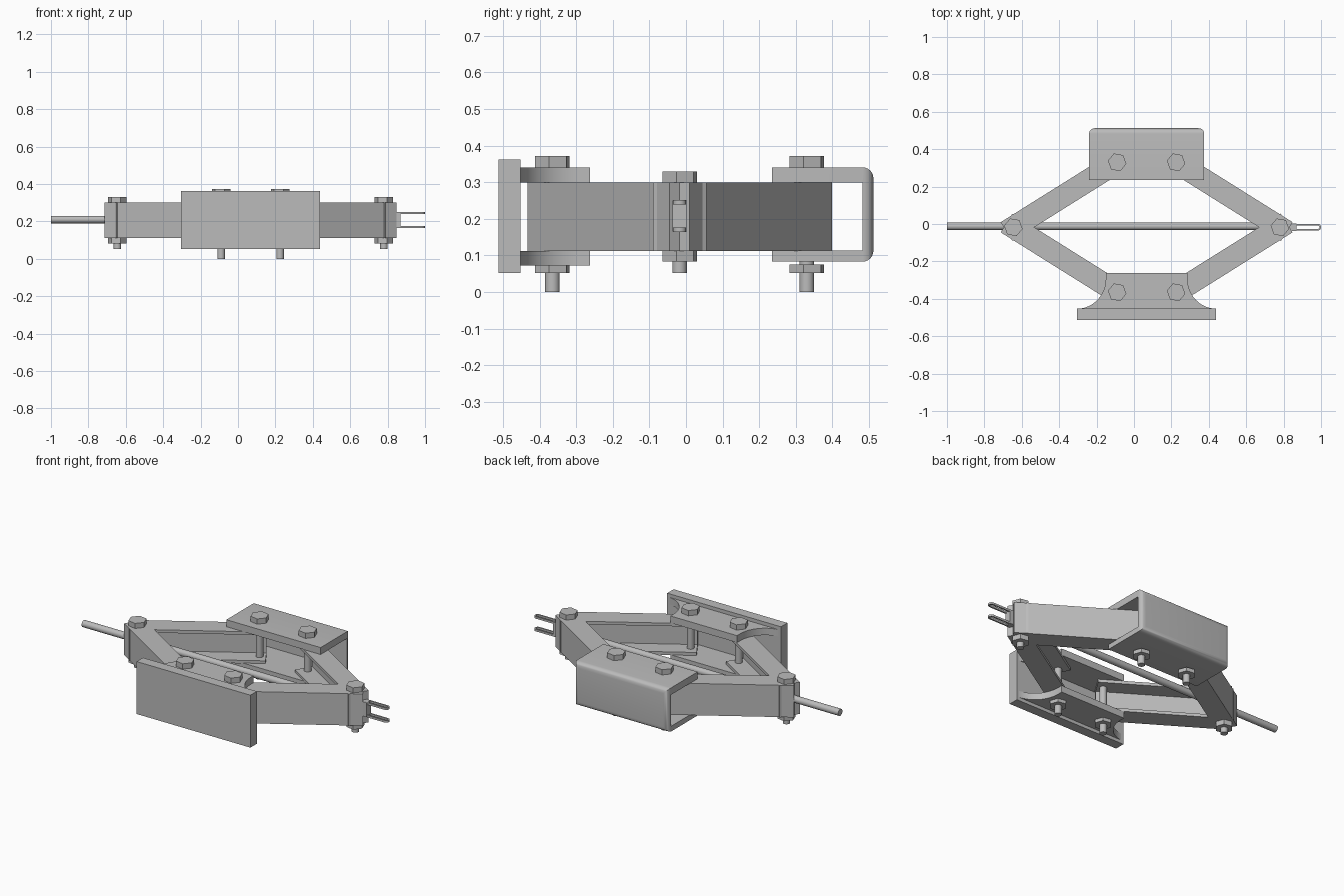
import bpy, bmesh, math
from mathutils import Matrix, Vector

if "Cube" in bpy.data.objects:
    bpy.data.objects.remove(bpy.data.objects["Cube"], do_unlink=True)

steel = bpy.data.materials.new("steel_grey")
steel.use_nodes = True
GREY = (0.5, 0.5, 0.5, 1)
steel.diffuse_color = GREY
steel.node_tree.nodes["Principled BSDF"].inputs["Base Color"].default_value = GREY

# Layout: centre lines, pivot spacing and screw height
CX, CY, SCREW_Z = 0.0675, -0.0175, 0.21
END_DX, MID_DX, MID_DY = 0.7125, 0.1575, 0.3475


def finish(name, bm, smooth=True):
    bmesh.ops.recalc_face_normals(bm, faces=bm.faces)
    mesh = bpy.data.meshes.new(name)
    bm.to_mesh(mesh)
    bm.free()
    mesh.materials.append(steel)
    ob = bpy.data.objects.new(name, mesh)
    bpy.context.collection.objects.link(ob)
    if smooth:
        bpy.ops.object.select_all(action='DESELECT')
        ob.select_set(True)
        bpy.context.view_layer.objects.active = ob
        bpy.ops.object.shade_smooth_by_angle(angle=math.radians(35))
    return ob


def add_box(bm, x, y, z):
    """Box from (min, max) pairs."""
    size = Vector((x[1] - x[0], y[1] - y[0], z[1] - z[0]))
    mid = Vector((sum(x), sum(y), sum(z))) / 2
    m = Matrix.Translation(mid) @ Matrix.Diagonal(size).to_4x4()
    return bmesh.ops.create_cube(bm, size=1, matrix=m)["verts"]


def add_cylinder(bm, centre, r, z0, z1, sides=24, turn=0.0):
    m = Matrix.Translation((*centre, (z0 + z1) / 2)) @ Matrix.Rotation(turn, 4, 'Z')
    bmesh.ops.create_cone(bm, cap_ends=True, segments=sides, radius1=r,
                          radius2=r, depth=z1 - z0, matrix=m)


def add_prism(bm, outline, z0, z1):
    face = bm.faces.new([bm.verts.new((x, y, z0)) for x, y in outline])
    top = bmesh.ops.extrude_face_region(bm, geom=[face])["geom"]
    verts = [v for v in top if isinstance(v, bmesh.types.BMVert)]
    bmesh.ops.translate(bm, verts=verts, vec=(0, 0, z1 - z0))


def bolt(name, centre, head, nut, tip):
    bm = bmesh.new()
    add_cylinder(bm, centre, 0.02, tip, head[0] + 0.01)
    for z0, z1 in (head, nut):
        add_cylinder(bm, centre, 0.05, z0, z1, 6, math.radians(20))
    finish(name, bm)


def arm(name, sx, sy):
    """Channel from an end pivot to a middle pivot, open to the inside."""
    a = Vector((CX + sx * END_DX, CY))
    b = Vector((CX + sx * MID_DX, CY + sy * MID_DY))
    length, half, wall = (b - a).length, 0.059, 0.018
    x0, x1 = -0.043, length + 0.035
    z0, z1 = 0.112, 0.3
    bm = bmesh.new()
    add_box(bm, (x0, x1), (half - wall, half), (z0, z1))
    add_box(bm, (x0, x1), (-half, half), (z1 - wall, z1))
    add_box(bm, (x0, x1), (-half, half), (z0, z0 + wall))
    add_box(bm, (x0, x0 + wall / 2), (-half, half), (z0, z1))
    along = (b - a).normalized()
    side = Vector((sx * abs(along.y), sy * abs(along.x)))
    frame = Matrix(((along.x, side.x, 0, a.x), (along.y, side.y, 0, a.y),
                    (0, 0, 1, 0), (0, 0, 0, 1)))
    bm.transform(frame)
    finish(name, bm, smooth=False)


# Four arms and their six pivot bolts
for sx, side in ((-1, "right"), (1, "left")):
    for sy, end in ((-1, "front"), (1, "back")):
        arm(f"{end}_{side}_arm", sx, sy)
        bolt(f"{end}_{side}_bolt", (CX + sx * MID_DX, CY + sy * MID_DY),
             (0.34, 0.372), (0.052, 0.075), 0.0)
    bolt(f"{side}_end_bolt", (CX + sx * END_DX, CY),
         (0.3, 0.33), (0.083, 0.112), 0.052)

# Back bracket: rounded box hollowed into a channel
bm = bmesh.new()
add_box(bm, (CX - 0.308, CX + 0.308), (0.235, 0.512), (0.083, 0.341))
rim = [e for e in bm.edges if all(v.co.y > 0.5 for v in e.verts)]
uprights = [e for e in bm.edges if any(v.co.y > 0.5 for v in e.verts) and e not in rim]
bmesh.ops.bevel(bm, geom=rim, offset=0.03, segments=6, profile=0.5, affect='EDGES')
back = finish("back_bracket", bm)
bm = bmesh.new()
add_box(bm, (-0.6, 0.7), (0.1, 0.482), (0.114, 0.3))
cutter = finish("bracket_cutter", bm, smooth=False)
cutter.hide_render = True
cut = back.modifiers.new("hollow", 'BOOLEAN')
cut.operation, cut.object, cut.solver = 'DIFFERENCE', cutter, 'EXACT'
bpy.context.view_layer.objects.active = back
bpy.ops.object.modifier_move_to_index(modifier="hollow", index=0)
bpy.ops.object.modifier_apply(modifier="hollow")
bpy.data.objects.remove(cutter, do_unlink=True)

# Front foot: plate with two flared flanges
bm = bmesh.new()
add_box(bm, (CX - 0.372, CX + 0.372), (-0.512, -0.452), (0.052, 0.362))
flare = [(0.218, -0.262)]
for i in range(13):
    t = math.radians(90 * i / 12)
    flare.append((0.372 - 0.154 * math.cos(t), -0.292 - 0.161 * math.sin(t)))
outline = [(CX + x, y) for x, y in flare] + [(CX - x, y) for x, y in reversed(flare)]
for z0, z1 in ((0.072, 0.112), (0.3, 0.341)):
    add_prism(bm, outline, z0, z1)
finish("front_foot", bm)

# Screw rod along x
bm = bmesh.new()
rod = Matrix.Translation((-0.08, CY + 0.005, SCREW_Z)) @ Matrix.Rotation(math.pi / 2, 4, 'Y')
bmesh.ops.create_cone(bm, cap_ends=True, segments=24, radius1=0.02, radius2=0.02,
                      depth=1.84, matrix=rod)
finish("screw_rod", bm)

# Crank fork: base block and two slotted prongs
bm = bmesh.new()
add_box(bm, (0.82, 0.868), (CY - 0.02, CY + 0.02), (0.165, 0.25))


def arc(cx, r):
    angles = [math.radians(-90 + 18 * i) for i in range(11)]
    return [(cx + r * math.cos(t), CY + r * math.sin(t)) for t in angles]


loop = ([(0.86, CY - 0.018)] + arc(0.982, 0.018) + [(0.86, CY + 0.018), (0.86, CY + 0.009)]
        + arc(0.982, 0.009)[::-1] + [(0.86, CY - 0.009)])
for z in (0.17, 0.245):
    add_prism(bm, loop, z - 0.006, z + 0.006)
finish("crank_fork", bm)
